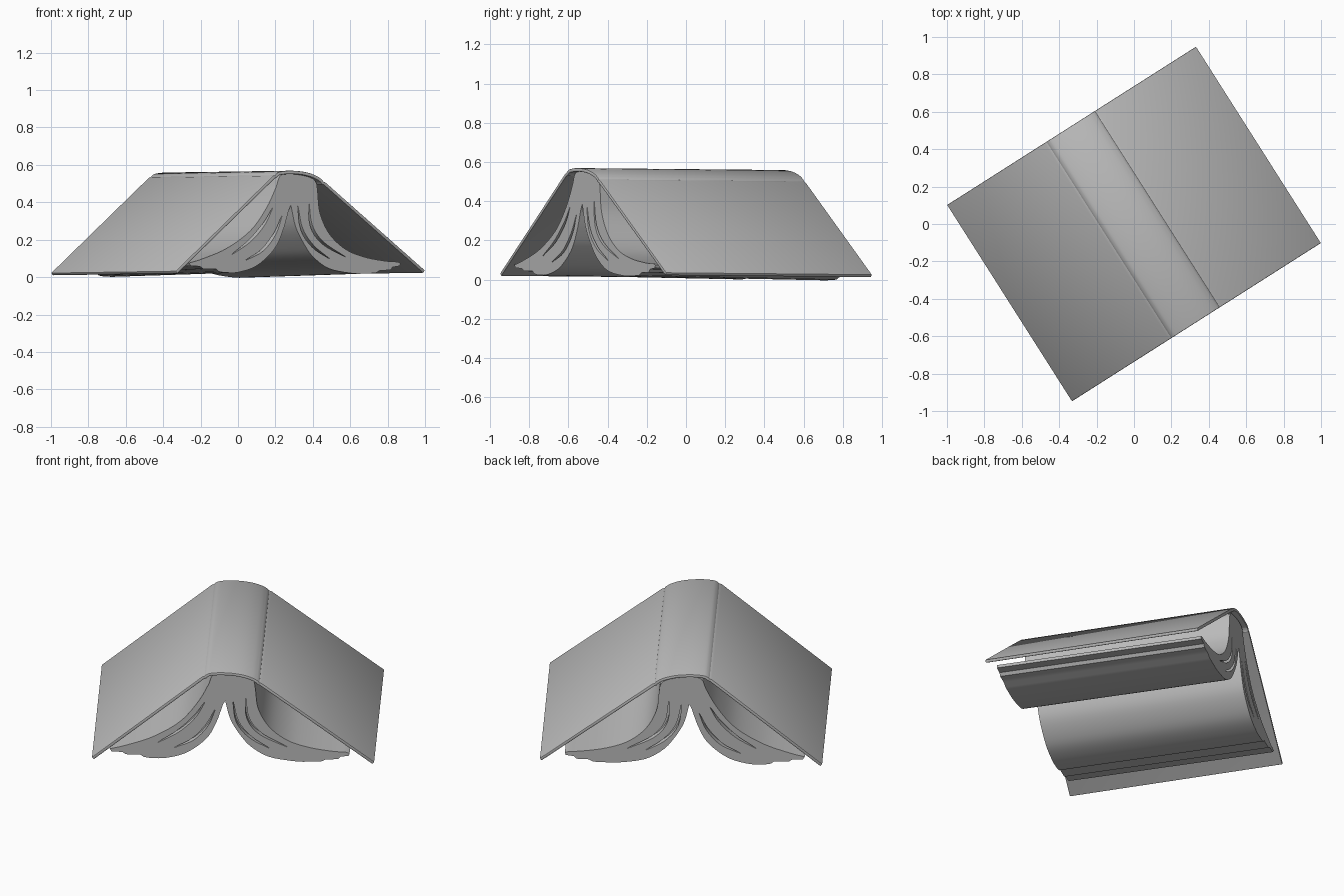
import bpy, bmesh, math
from mathutils import Vector, Matrix

if "Cube" in bpy.data.objects:
    bpy.data.objects.remove(bpy.data.objects["Cube"])

TURN = Matrix.Rotation(math.radians(32.45), 4, 'Z')


def grey(name, v):
    m = bpy.data.materials.new(name)
    m.diffuse_color = (v, v, v, 1)
    m.use_nodes = True
    m.node_tree.nodes["Principled BSDF"].inputs["Base Color"].default_value = m.diffuse_color
    return m


GREY = grey("plain grey", 0.5)


def smooth_curve(pts, n=5):
    """Catmull-Rom curve through 2D points."""
    p = [Vector(q) for q in pts]
    p = [2 * p[0] - p[1]] + p + [2 * p[-1] - p[-2]]
    out = []
    for a, b, c, d in zip(p, p[1:], p[2:], p[3:]):
        for i in range(n):
            t = i / n
            out.append(0.5 * (2 * b + (c - a) * t + (2 * a - 5 * b + 4 * c - d) * t * t
                              + (3 * b - a - 3 * c + d) * t ** 3))
    return out + [p[-2]]


def thicken(line, width):
    """Closed outline: the line and its offset; width is a function of 0..1."""
    n, off = len(line), []
    for i, p in enumerate(line):
        d = (line[min(i + 1, n - 1)] - line[max(i - 1, 0)]).normalized()
        off.append(p + Vector((d.y, -d.x)) * width(i / (n - 1)))
    return line + off[::-1]


def extrude(name, slabs, drop):
    """Extrude (outline, start, end) slabs along the spine; drop lowers the far end."""
    bm = bmesh.new()
    for outline, v0, v1 in slabs:
        rings = [[bm.verts.new((u, v, z - drop * (v + 0.62) / 1.24)) for u, z in outline]
                 for v in (v0, v1)]
        bm.faces.new(rings[0])
        bm.faces.new(rings[1][::-1])
        n = len(outline)
        for i in range(n):
            j = (i + 1) % n
            bm.faces.new((rings[0][i], rings[1][i], rings[1][j], rings[0][j]))
    bmesh.ops.recalc_face_normals(bm, faces=bm.faces)
    bm.transform(TURN)
    me = bpy.data.meshes.new(name)
    bm.to_mesh(me)
    bm.free()
    me.materials.append(GREY)
    ob = bpy.data.objects.new(name, me)
    bpy.context.collection.objects.link(ob)
    return ob


def finish(ob):
    bpy.ops.object.select_all(action='DESELECT')
    bpy.context.view_layer.objects.active = ob
    ob.select_set(True)
    for m in list(ob.modifiers):
        bpy.ops.object.modifier_apply(modifier=m.name)
    bpy.ops.object.shade_smooth_by_angle(angle=math.radians(28))


# Cover: two boards, hinge grooves and a rounded spine
spine = smooth_curve([(-0.152, 0.553), (-0.13, 0.563), (-0.07, 0.569), (0, 0.566),
                      (0.06, 0.556), (0.11, 0.539), (0.14, 0.521)], 4)
line = ([Vector((-0.79, 0.032)), Vector((-0.172, 0.541)), Vector((-0.159, 0.545))] + spine
        + [Vector((0.147, 0.511)), Vector((0.16, 0.507)), Vector((0.79, 0.036))])
cover = extrude("book_cover", [(thicken(line, lambda t: 0.018), -0.622, 0.622)], 0.01)
bev = cover.modifiers.new("soft_edges", 'BEVEL')
bev.width, bev.segments, bev.limit_method = 0.005, 2, 'ANGLE'
bev.angle_limit = math.radians(60)
finish(cover)

# Page block: two fanned halves that meet below the spine
outer = smooth_curve([(-0.69, 0.076), (-0.6, 0.1), (-0.45, 0.155), (-0.3, 0.25), (-0.2, 0.37),
                      (-0.14, 0.48), (-0.118, 0.535), (-0.08, 0.553), (0, 0.55), (0.08, 0.533),
                      (0.115, 0.505), (0.125, 0.45), (0.14, 0.34), (0.2, 0.23), (0.3, 0.15),
                      (0.42, 0.108), (0.55, 0.087), (0.63, 0.082)])
right_steps = [Vector(p) for p in ((0.65, 0.075), (0.645, 0.06), (0.6, 0.054), (0.585, 0.038),
                                   (0.52, 0.036), (0.49, 0.022))]
right_under = smooth_curve([(0.44, 0.02), (0.35, 0.02), (0.2, 0.045), (0.1, 0.105),
                            (0.04, 0.175), (-0.015, 0.27), (-0.045, 0.385)])
left_under = smooth_curve([(-0.058, 0.36), (-0.095, 0.25), (-0.15, 0.15), (-0.26, 0.062),
                           (-0.38, 0.026), (-0.47, 0.025)])
left_steps = [Vector(p) for p in ((-0.5, 0.03), (-0.52, 0.045), (-0.6, 0.044),
                                  (-0.62, 0.058), (-0.68, 0.06))]
block = outer + right_steps + right_under + left_under + left_steps
pages = extrude("page_block", [(block, -0.598, 0.598)], 0.022)

# Shallow slits between the page bundles, cut into both ends
slits = []
for path in ([(-0.1, 0.33), (-0.14, 0.23), (-0.22, 0.14), (-0.33, 0.09)],
             [(-0.16, 0.37), (-0.21, 0.28), (-0.3, 0.19), (-0.42, 0.12)],
             [(0.0, 0.38), (0.03, 0.26), (0.1, 0.17), (0.2, 0.1)],
             [(0.07, 0.4), (0.09, 0.28), (0.16, 0.19), (0.3, 0.11)]):
    lens = thicken(smooth_curve(path, 4), lambda t: 0.002 + 0.014 * math.sin(math.pi * t))
    slits += [(lens, -0.63, -0.56), (lens, 0.56, 0.63)]
cutter = extrude("slit_cutter", slits, 0.022)
cutter.hide_render = True
cut = pages.modifiers.new("slits", 'BOOLEAN')
cut.operation, cut.solver, cut.object = 'DIFFERENCE', 'EXACT', cutter
finish(pages)
bpy.data.objects.remove(cutter)
